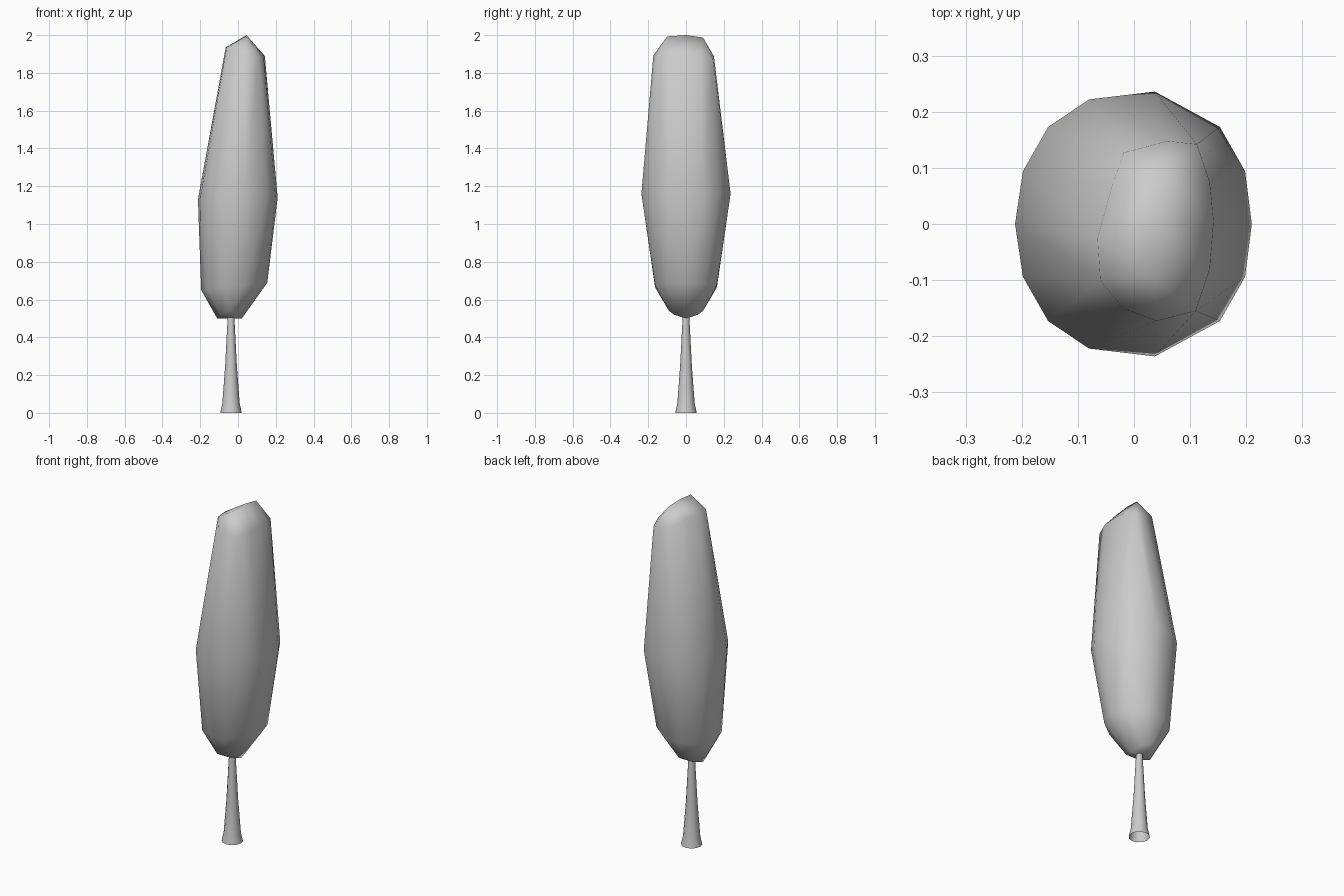
import bpy, bmesh, math

if "Cube" in bpy.data.objects:
    bpy.data.objects.remove(bpy.data.objects["Cube"])

def finish(bm, name):
    bmesh.ops.recalc_face_normals(bm, faces=bm.faces)
    mesh = bpy.data.meshes.new(name)
    bm.to_mesh(mesh)
    bm.free()
    for p in mesh.polygons:
        p.use_smooth = True
    ob = bpy.data.objects.new(name, mesh)
    bpy.context.collection.objects.link(ob)
    return ob

def ring(n, cx, rx, ry, z):
    """Ellipse of n points; z is a function of (x, y)."""
    pts = []
    for i in range(n):
        a = 2 * math.pi * i / n
        x, y = cx + rx * math.cos(a), ry * math.sin(a)
        pts.append((x, y, z(x, y)))
    return pts

# foliage: low-poly rounded hull through a few tilted rings
pts = ring(8, -0.045, 0.065, 0.09, lambda x, y: 0.5 + 0.04 * (y / 0.09) ** 2)
pts += ring(10, -0.02, 0.175, 0.172, lambda x, y: 0.67 + 0.11 * (x + 0.02))
half = [(-0.08, 0.222), (0.037, 0.236), (0.153, 0.173), (0.198, 0.094), (-0.153, 0.173), (-0.198, 0.094)]
for x, y in half:
    pts += [(x, s * y, 1.14 + 0.02 * abs(y) / 0.236) for s in (1, -1)]
pts += [(-0.212, 0, 1.13), (0.21, 0, 1.14)]
# slanted, slightly lopsided shoulder
shoulder = [(0.142, 0.005), (0.135, 0.075), (0.112, 0.142), (0.06, 0.148), (-0.018, 0.127),
            (-0.04, 0.065), (-0.065, -0.025), (-0.06, -0.1), (-0.02, -0.15), (0.04, -0.173),
            (0.11, -0.155), (0.135, -0.08)]
for x, y in shoulder:
    pts.append((x, y, 1.89 + 0.045 * (0.14 - x) / 0.205 - (0.02 if abs(y) > 0.12 else 0)))
# crest
pts += [(0.04, -0.1, 1.993), (0.045, 0, 2.0), (0.055, 0.09, 1.987)]

bm = bmesh.new()
for p in pts:
    bm.verts.new(p)
bmesh.ops.convex_hull(bm, input=bm.verts)
bmesh.ops.delete(bm, geom=[v for v in bm.verts if not v.link_faces], context='VERTS')
finish(bm, "foliage")

# trunk: flared, open tube
profile = [(0.057, 0), (0.046, 0.05), (0.031, 0.25), (0.017, 0.52)]
bm = bmesh.new()
rings = [[bm.verts.new(p) for p in ring(12, -0.037, r, r, lambda x, y: z)] for r, z in profile]
for a, b in zip(rings, rings[1:]):
    for i in range(12):
        j = (i + 1) % 12
        bm.faces.new((a[i], a[j], b[j], b[i]))
finish(bm, "trunk")
